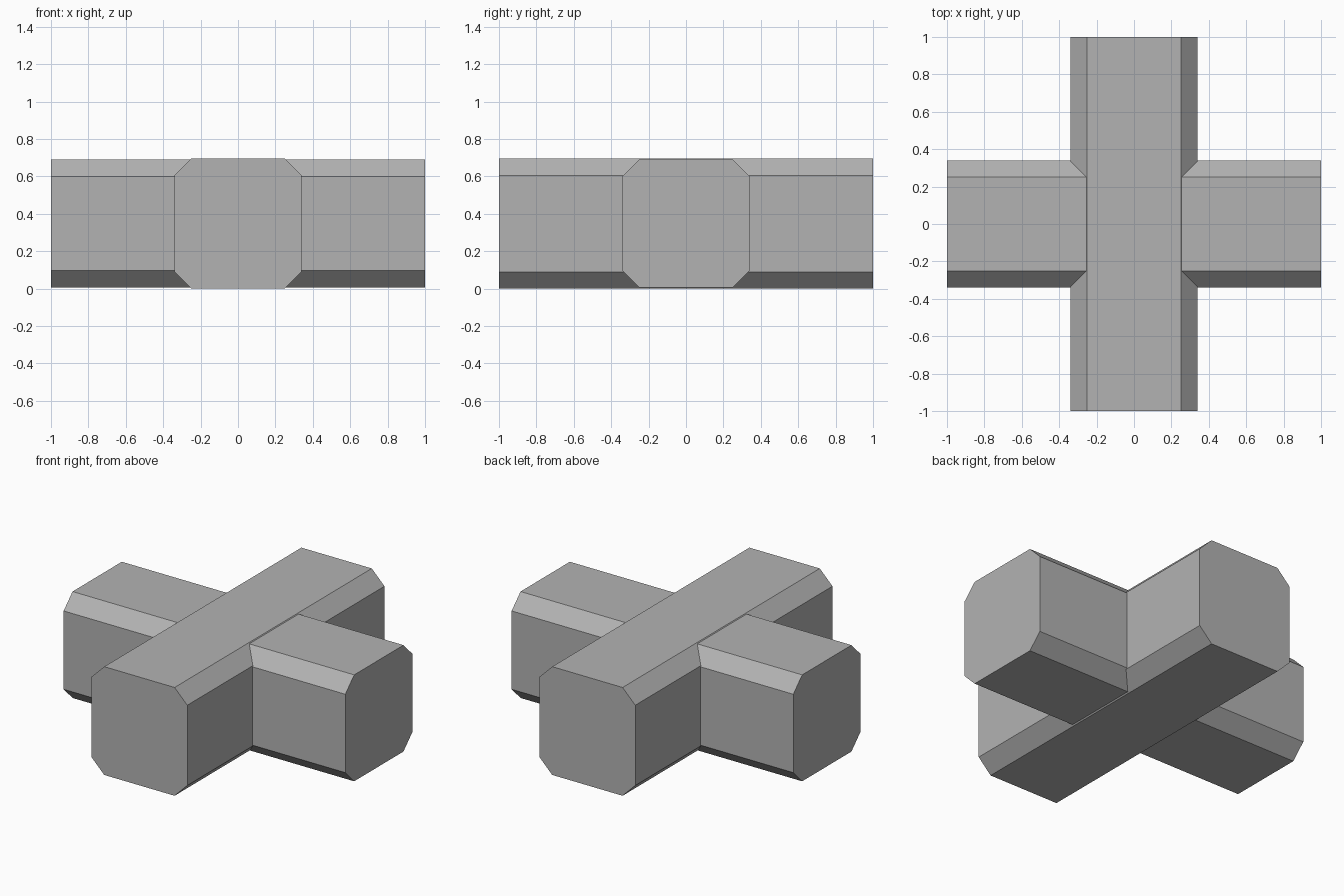
import bpy
import bmesh
import math
from mathutils import Matrix

cube = bpy.data.objects.get("Cube")
if cube:
    bpy.data.objects.remove(cube, do_unlink=True)

# Plain grey finish shared by both beams
GREY = (0.45, 0.45, 0.45, 1.0)
grey = bpy.data.materials.new("plain_grey")
grey.use_nodes = True
grey.diffuse_color = GREY
grey.node_tree.nodes["Principled BSDF"].inputs["Base Color"].default_value = GREY


def beam(name, half_width, bottom, top, chamfer, turn):
    """Square beam along y with chamfered long edges, turned about z."""
    low, high = bottom + chamfer, top - chamfer
    flat = half_width - chamfer
    profile = [(-flat, bottom), (flat, bottom), (half_width, low), (half_width, high),
               (flat, top), (-flat, top), (-half_width, high), (-half_width, low)]
    bm = bmesh.new()
    end = bm.faces.new([bm.verts.new((x, -1, z)) for x, z in profile])
    result = bmesh.ops.extrude_face_region(bm, geom=[end], use_keep_orig=True)
    moved = [v for v in result["geom"] if isinstance(v, bmesh.types.BMVert)]
    bmesh.ops.translate(bm, verts=moved, vec=(0, 2, 0))
    bmesh.ops.rotate(bm, verts=bm.verts, matrix=Matrix.Rotation(turn, 3, "Z"))
    bmesh.ops.recalc_face_normals(bm, faces=bm.faces)
    mesh = bpy.data.meshes.new(name)
    bm.to_mesh(mesh)
    bm.free()
    mesh.materials.append(grey)
    obj = bpy.data.objects.new(name, mesh)
    bpy.context.collection.objects.link(obj)
    return obj


# Front-to-back beam stands slightly proud of the crossing beam
beam("long_beam", 0.34, 0.0, 0.695, 0.09, 0)
beam("cross_beam", 0.34, 0.007, 0.69, 0.09, math.pi / 2)
